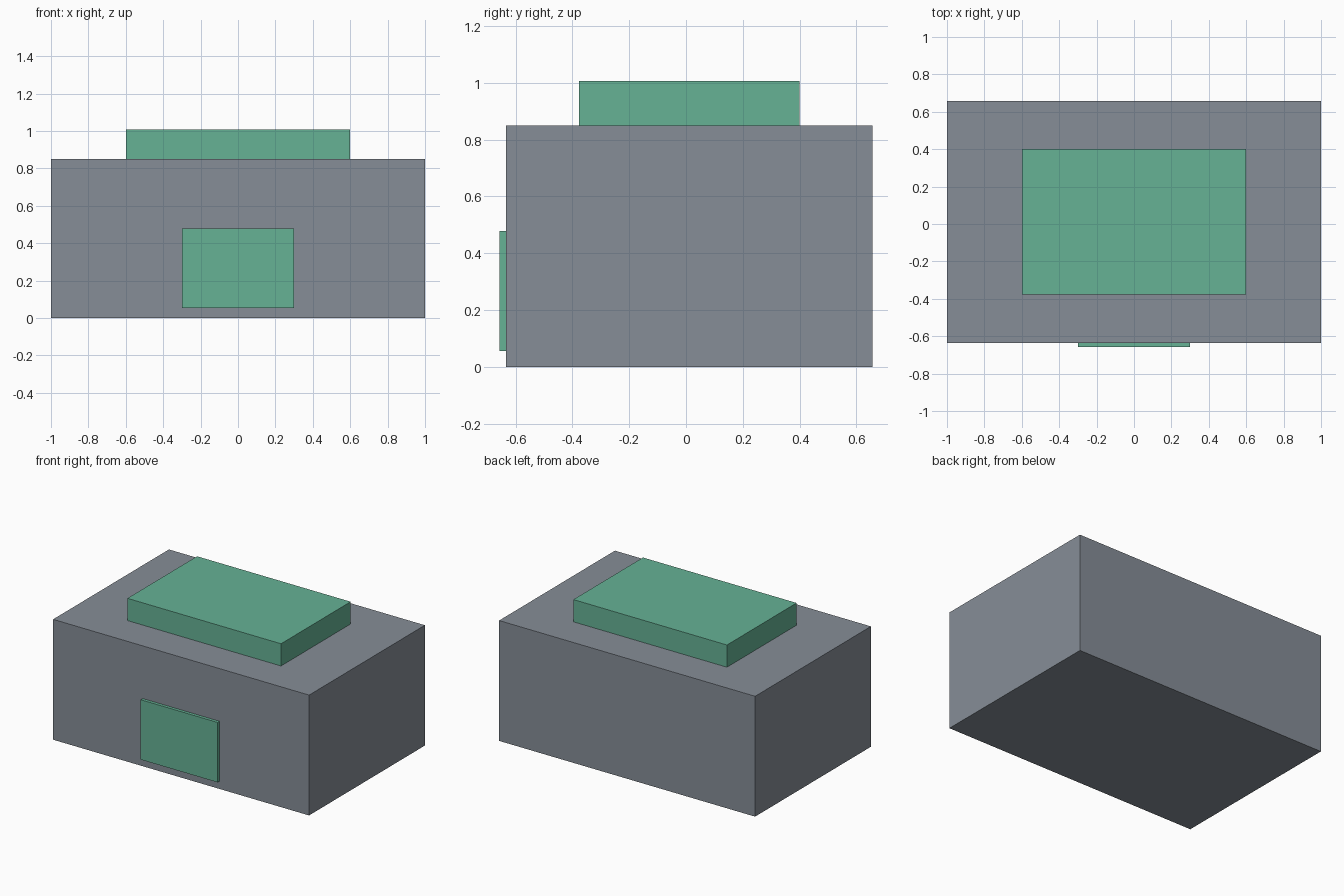
import bpy

default = bpy.data.objects.get("Cube")
if default:
    bpy.data.objects.remove(default, do_unlink=True)


def material(name, color):
    mat = bpy.data.materials.new(name)
    mat.use_nodes = True
    mat.diffuse_color = color
    mat.node_tree.nodes["Principled BSDF"].inputs["Base Color"].default_value = color
    return mat


def box(name, low, high, mat):
    """Axis-aligned box between two opposite corners."""
    center = [(a + b) / 2 for a, b in zip(low, high)]
    bpy.ops.mesh.primitive_cube_add(size=1, location=center)
    obj = bpy.context.object
    obj.name = name
    obj.scale = [b - a for a, b in zip(low, high)]
    bpy.ops.object.transform_apply(location=False, rotation=False, scale=True)
    obj.data.materials.append(mat)
    return obj


grey = material("slate_grey", (0.24, 0.27, 0.31, 1))
green = material("soft_green", (0.133, 0.445, 0.30, 1))

# Main block, raised roof slab and front door panel
box("main_body", (-1, -0.635, 0), (1, 0.657, 0.85), grey)
box("roof_slab", (-0.6, -0.377, 0.85), (0.6, 0.4, 1.007), green)
box("front_door", (-0.3, -0.657, 0.055), (0.3, -0.635, 0.478), green)
